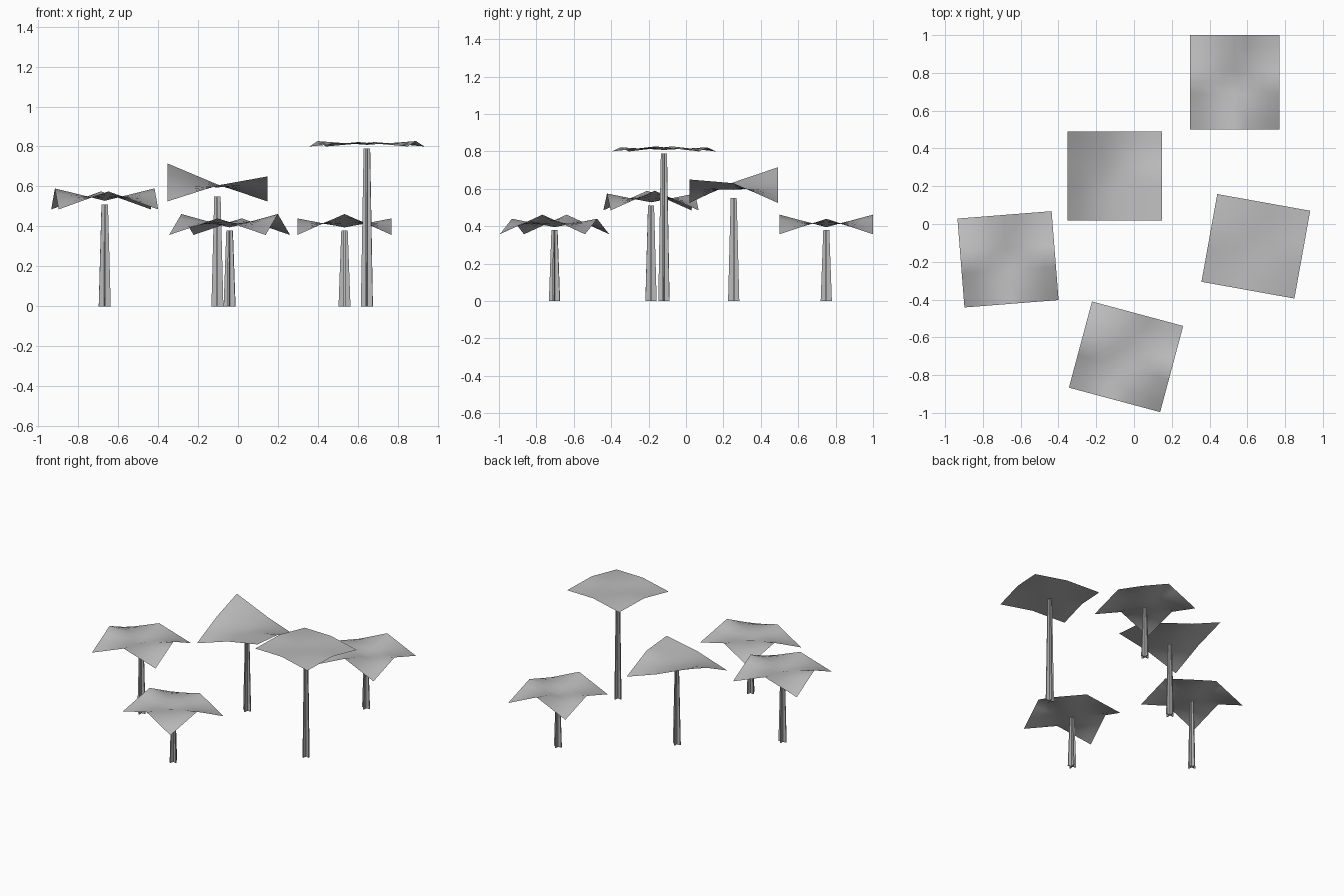
import bpy
import bmesh
import math
from mathutils import Matrix, Vector

cube = bpy.data.objects.get("Cube")
if cube:
    bpy.data.objects.remove(cube, do_unlink=True)

# One grey for sheets and posts
grey = bpy.data.materials.new("light_grey")
grey.use_nodes = True
colour = (0.5, 0.5, 0.5, 1)
grey.diffuse_color = colour
grey.node_tree.nodes["Principled BSDF"].inputs["Base Color"].default_value = colour

LENGTH, WIDTH = 0.5, 0.472
STEPS = 8


def add_object(name, bm, place, smooth):
    mesh = bpy.data.meshes.new(name)
    bm.to_mesh(mesh)
    bm.free()
    for poly in mesh.polygons:
        poly.use_smooth = smooth
    mesh.materials.append(grey)
    obj = bpy.data.objects.new(name, mesh)
    obj.matrix_world = place
    bpy.context.collection.objects.link(obj)


def sheet_height(u, v, rows):
    """Blend between a 3 x 3 set of heights; u and v run from -1 to 1."""
    i, j = int(u >= 0), int(v >= 0)
    s, t = u + 1 - i, v + 1 - j
    low = rows[j][i] * (1 - s) + rows[j][i + 1] * s
    high = rows[j + 1][i] * (1 - s) + rows[j + 1][i + 1] * s
    return low * (1 - t) + high * t


def add_canopy(name, place, rows):
    bm = bmesh.new()
    bmesh.ops.create_grid(bm, x_segments=STEPS, y_segments=STEPS, size=1)
    for vert in bm.verts:
        u, v = round(vert.co.x, 4), round(vert.co.y, 4)
        vert.co = (u * LENGTH / 2, v * WIDTH / 2,
                   sheet_height(min(u, 0.9999), min(v, 0.9999), rows))
    add_object(name, bm, place, True)


def add_post(name, place, height):
    """Four-finned post, with fins that taper towards the top."""
    bm = bmesh.new()
    rings = []
    half = 0.004
    for z, arm in ((0, 0.03), (height, 0.016)):
        ring = []
        for k in range(4):
            turn = Matrix.Rotation(k * math.pi / 2, 3, 'Z')
            for x, y in ((arm, -half), (arm, half), (half, half)):
                ring.append(bm.verts.new(turn @ Vector((x, y, z))))
        rings.append(ring)
    bottom, top = rings
    count = len(bottom)
    for k in range(count):
        n = (k + 1) % count
        bm.faces.new((bottom[k], bottom[n], top[n], top[k]))
    bm.faces.new(bottom[::-1])
    bm.faces.new(top)
    add_object(name, bm, place, False)


def umbrella(corner, end, side, centre):
    edge = (corner, side, corner)
    return (edge, (end, centre, end), edge)


low_sheet = umbrella(0.357, 0.462, 0.44, 0.395)
saddle = ((0.525, 0.605, 0.65), (0.635, 0.595, 0.63), (0.715, 0.61, 0.525))

# name, x, y, turn in degrees, post height, sheet heights
shelters = (
    ("left_side", -0.667, -0.187, 4.5, 0.51, umbrella(0.485, 0.59, 0.575, 0.528)),
    ("middle", -0.103, 0.255, 0, 0.55, saddle),
    ("back", 0.533, 0.75, 90, 0.38, low_sheet),
    ("tall", 0.645, -0.118, -10.2, 0.79, umbrella(0.8, 0.827, 0.822, 0.808)),
    ("front", -0.042, -0.703, -15, 0.38, low_sheet),
)

for name, x, y, turn, height, rows in shelters:
    place = Matrix.Translation((x, y, 0)) @ Matrix.Rotation(math.radians(turn), 4, 'Z')
    add_canopy(name + "_canopy", place, rows)
    add_post(name + "_post", place, height)
